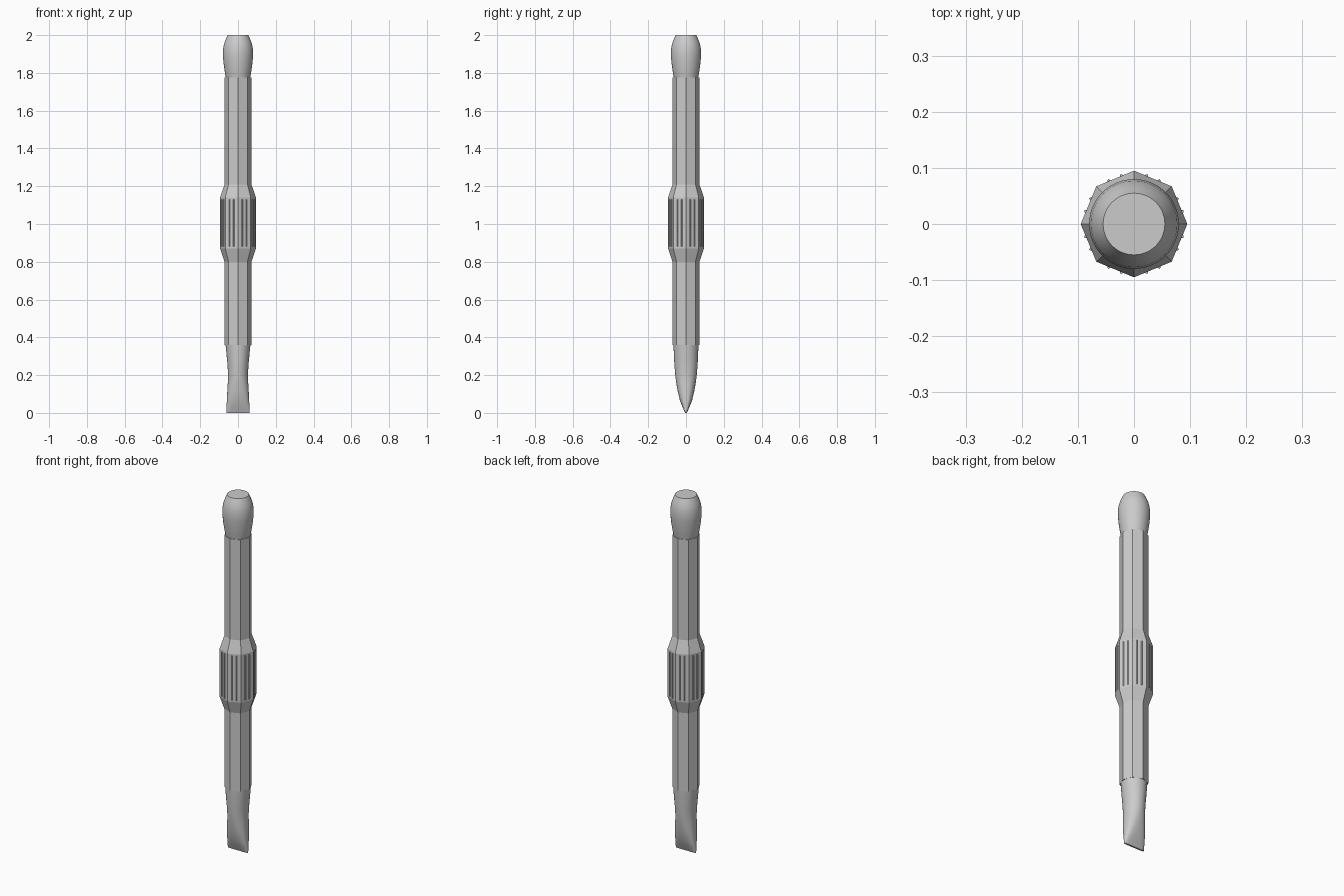
import bpy, bmesh
from math import sin, cos, pi, copysign, radians

cube = bpy.data.objects.get("Cube")
if cube:
    bpy.data.objects.remove(cube, do_unlink=True)

metal = bpy.data.materials.new("grey_metal")
metal.use_nodes = True
grey = (0.6, 0.6, 0.6, 1)
metal.diffuse_color = grey
metal.node_tree.nodes["Principled BSDF"].inputs["Base Color"].default_value = grey


def signed_power(v, p):
    return copysign(abs(v) ** p, v)


def loft(name, sections, sides, smooth=None):
    """Skin rings given as (z, half width x, half depth y, corner power)."""
    bm = bmesh.new()
    rings = []
    for z, rx, ry, p in sections:
        ring = []
        for i in range(sides):
            a = 2 * pi * i / sides
            ring.append(bm.verts.new((rx * signed_power(cos(a), p),
                                      ry * signed_power(sin(a), p), z)))
        rings.append(ring)
    for low, high in zip(rings, rings[1:]):
        for i in range(sides):
            j = (i + 1) % sides
            bm.faces.new((low[i], low[j], high[j], high[i]))
    bm.faces.new(rings[0][::-1])
    bm.faces.new(rings[-1])
    return finish(name, bm, smooth)


def finish(name, bm, smooth=None):
    bmesh.ops.recalc_face_normals(bm, faces=bm.faces[:])
    mesh = bpy.data.meshes.new(name)
    bm.to_mesh(mesh)
    bm.free()
    mesh.materials.append(metal)
    obj = bpy.data.objects.new(name, mesh)
    bpy.context.collection.objects.link(obj)
    if smooth:
        bpy.ops.object.select_all(action='DESELECT')
        obj.select_set(True)
        bpy.context.view_layer.objects.active = obj
        bpy.ops.object.shade_smooth_by_angle(angle=radians(smooth))
    return obj


# Octagonal shank with a swollen grip
shaft, grip = 0.071, 0.095
profile = [(0.36, shaft), (0.8, shaft), (0.87, grip),
           (1.14, grip), (1.21, shaft), (1.775, shaft)]
loft("shank", [(z, r, r, 1) for z, r in profile], 8)

# Rounded striking head
head = [(1.77, 0.063), (1.80, 0.069), (1.84, 0.075), (1.88, 0.079),
        (1.91, 0.080), (1.94, 0.077), (1.96, 0.072), (1.98, 0.064),
        (2.0, 0.055)]
loft("striking_head", [(z, r, r, 1) for z, r in head], 48, 40)

# Blade: round at the shank, flattening to a wide cutting edge
blade = [(0, 0.062, 0.005, 0.5), (0.03, 0.061, 0.018, 0.6),
         (0.065, 0.059, 0.032, 0.7), (0.11, 0.057, 0.043, 0.8),
         (0.16, 0.054, 0.052, 0.9), (0.2, 0.053, 0.057, 1),
         (0.25, 0.055, 0.061, 1), (0.3, 0.060, 0.064, 1),
         (0.365, 0.066, 0.066, 1)]
loft("blade", blade, 48, 40)

# Two fine ridges on each flat of the grip
bm = bmesh.new()
for k in range(8):
    a, b = k * pi / 4, (k + 1) * pi / 4
    mid = (a + b) / 2
    nx, ny = cos(mid), sin(mid)
    for t in (1 / 3, 2 / 3):
        x = grip * (cos(a) * (1 - t) + cos(b) * t)
        y = grip * (sin(a) * (1 - t) + sin(b) * t)
        ends = []
        for z in (0.88, 1.13):
            ends.append([bm.verts.new((x + nx * out - ny * side,
                                       y + ny * out + nx * side, z))
                         for out, side in ((-0.002, -0.005), (0.004, 0),
                                           (-0.002, 0.005))])
        low, high = ends
        for i in range(3):
            j = (i + 1) % 3
            bm.faces.new((low[i], low[j], high[j], high[i]))
        bm.faces.new(low[::-1])
        bm.faces.new(high)
finish("grip_ridges", bm)
